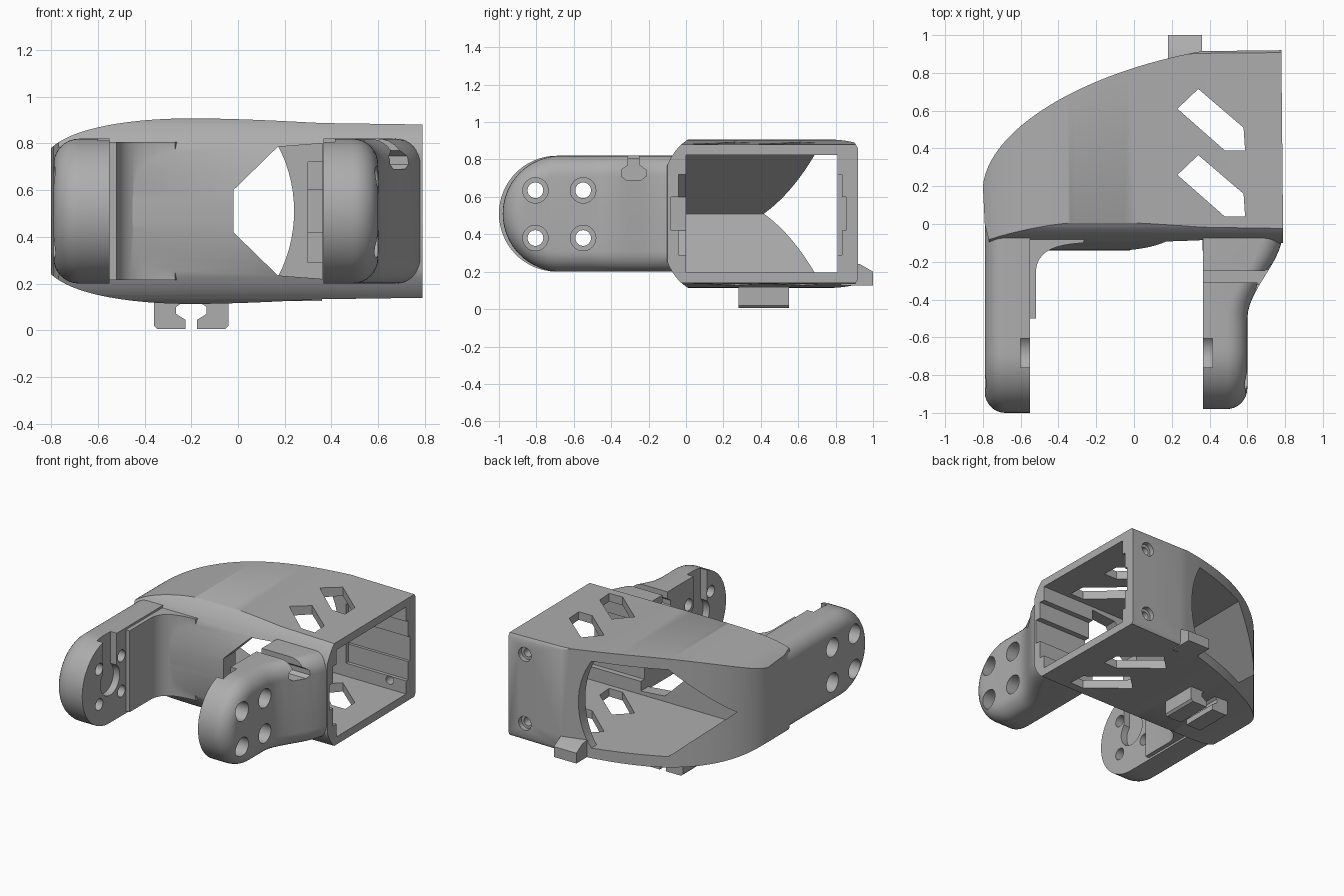
import bpy, bmesh, math
from mathutils import Vector

cube = bpy.data.objects.get("Cube")
if cube:
    bpy.data.objects.remove(cube, do_unlink=True)

MID = 0.51  # height of the mirror plane between top and bottom

grey = bpy.data.materials.new("plain grey")
grey.use_nodes = True
grey.diffuse_color = (0.42, 0.42, 0.42, 1)
grey.node_tree.nodes["Principled BSDF"].inputs["Base Color"].default_value = (0.42, 0.42, 0.42, 1)


def finish(name, bm):
    bmesh.ops.remove_doubles(bm, verts=bm.verts, dist=1e-5)
    bmesh.ops.recalc_face_normals(bm, faces=bm.faces)
    mesh = bpy.data.meshes.new(name)
    bm.to_mesh(mesh)
    bm.free()
    mesh.materials.append(grey)
    obj = bpy.data.objects.new(name, mesh)
    bpy.context.collection.objects.link(obj)
    return obj


def prism(name, pts, axis, lo, hi):
    """Extrude a 2D outline along an axis."""
    place = {"x": lambda a, b, c: (c, a, b),
             "y": lambda a, b, c: (a, c, b),
             "z": lambda a, b, c: (a, b, c)}[axis]
    bm = bmesh.new()
    rings = [[bm.verts.new(place(a, b, c)) for a, b in pts] for c in (lo, hi)]
    for ring in rings:
        bm.faces.new(ring)
    n = len(pts)
    for i in range(n):
        j = (i + 1) % n
        bm.faces.new((rings[0][i], rings[0][j], rings[1][j], rings[1][i]))
    return finish(name, bm)


def box(name, x, y, z):
    return prism(name, [(x[0], y[0]), (x[1], y[0]), (x[1], y[1]), (x[0], y[1])], "z", *z)


def disc(name, a, b, r, axis, lo, hi, n=32):
    ring = [(a + r * math.cos(math.tau * i / n), b + r * math.sin(math.tau * i / n)) for i in range(n)]
    return prism(name, ring, axis, lo, hi)


def bezier(p0, p1, p2, p3, n=20):
    p = [Vector(q) for q in (p0, p1, p2, p3)]
    out = []
    for i in range(n + 1):
        t = i / n
        s = 1 - t
        out.append(tuple(s**3 * p[0] + 3 * s * s * t * p[1] + 3 * s * t * t * p[2] + t**3 * p[3]))
    return out


def mirrored(pts):
    """Close an upper profile with its copy below the mirror plane."""
    return pts + [(a, 2 * MID - b) for a, b in reversed(pts)]


def combine(target, tool, operation):
    mod = target.modifiers.new("combine", "BOOLEAN")
    mod.operation = operation
    mod.solver = "EXACT"
    mod.object = tool
    bpy.context.view_layer.objects.active = target
    bpy.ops.object.modifier_apply(modifier=mod.name)
    bpy.data.objects.remove(tool, do_unlink=True)


def arm(name, inner, outer, tip, rear, radius=0.31, edge=0.11):
    """Round-ended arm, lofted from its flat inner face to a rounded outer rim."""
    centre = tip + radius
    layers = [(0.0, 0.0)]
    for i in range(9):
        a = math.pi / 2 * i / 8
        layers.append((edge * (1 - math.sin(a)), edge * (1 - math.cos(a))))
    bm = bmesh.new()
    rings = []
    for k, (back, inset) in enumerate(layers):
        r = radius - inset
        half = [(rear + (centre - rear) * i / 16, r) for i in range(16)]
        half += [(centre - r * math.sin(math.pi / 2 * i / 16), r * math.cos(math.pi / 2 * i / 16))
                 for i in range(17)]
        rows = []
        for y, h in half:
            out = outer(y)
            x = inner if k == 0 else out - math.copysign(back, out - inner)
            rows.append([bm.verts.new((x, y, MID + s * h)) for s in (1, -1)])
        rings.append(rows)
    for rows in (rings[0], rings[-1]):
        for (a, b), (c, d) in zip(rows, rows[1:]):
            bm.faces.new((a, b, d, c))
    for lower, upper in zip(rings, rings[1:]):
        for j in range(len(lower) - 1):
            for s in (0, 1):
                bm.faces.new((lower[j][s], lower[j + 1][s], upper[j + 1][s], upper[j][s]))
        bm.faces.new((lower[0][0], lower[0][1], upper[0][1], upper[0][0]))
    return finish(name, bm)


def flare(y):
    t = min(max((y + 0.5) / 0.45, 0), 1)
    return 0.6 + 0.187 * t * t * (3 - 2 * t)


# Housing: plan outline trimmed by a front profile and a side profile
plan = bezier((-0.8, 0.2), (-0.77, 0.5), (-0.28, 0.8), (0.36, 0.915), 32)
plan += [(0.78, 0.92), (0.79, -0.1), (0.36, -0.14), (-0.6, -0.14), (-0.76, -0.12), (-0.79, 0)]
bracket = prism("bracket", plan, "z", 0, 1)
front_profile = bezier((-0.81, 0.77), (-0.72, 0.87), (-0.45, 0.907), (-0.2, 0.907))
front_profile += bezier((-0.2, 0.907), (0, 0.907), (0.2, 0.895), (0.36, 0.887), 8)[1:] + [(0.85, 0.88)]
combine(bracket, prism("front_trim", mirrored(front_profile), "y", -1, 2), "INTERSECT")
side_profile = bezier((-0.14, 0.56), (-0.13, 0.74), (-0.08, 0.88), (0.06, 0.93), 14)
side_profile += [(0.87, 0.93), (0.905, 0.885), (0.925, 0.85)]
combine(bracket, prism("side_trim", mirrored(side_profile), "x", -1, 1), "INTERSECT")

# Arms and the blend at the inner corner of the left one
parts = [arm("far_arm", -0.55, lambda y: -0.79, -1.0, 0.22),
         arm("near_arm", 0.365, flare, -0.98, -0.01)]
blend = bezier((-0.52, -0.25), (-0.51, -0.14), (-0.42, -0.11), (-0.27, -0.1), 12)
parts.append(prism("corner_blend", [(-0.58, 0.05), (-0.58, -0.5), (-0.52, -0.5)] + blend + [(-0.2, 0.05)],
                   "z", 0.215, 0.805))

# Clip hooks underneath and the wedge tab at the back
hook = [(0.16, 0.16), (0.16, 0.02), (0.145, 0.005), (0.025, 0.005), (0.025, 0.045),
        (0.065, 0.07), (0.065, 0.1), (0.03, 0.125), (0.03, 0.16)]
for side in (-1, 1):
    parts.append(prism("clip_hook", [(-0.2 + side * a, b) for a, b in hook], "y", 0.28, 0.55))
parts.append(prism("tab", [(0.83, 0.125), (1, 0.125), (1, 0.2), (0.93, 0.24), (0.83, 0.26)], "x", 0.18, 0.36))
for part in parts:
    combine(bracket, part, "UNION")

# Wedge-ended cavity with stepped rails, open at the side
cuts = [prism("cavity", mirrored([(-0.7, MID + 0.001), (-0.34, 0.825), (0.9, 0.825)]), "y", 0, 0.81),
        box("rail_groove", (0.3, 0.9), (-0.04, 0.835), (0.29, 0.72)),
        box("deep_groove", (0.3, 0.9), (-0.08, 0.855), (0.42, 0.6))]

# Back window with an arched end
arch = bezier((0.15, 0.825), (0.27, 0.64), (0.27, 0.38), (0.15, 0.195), 16)
cuts.append(prism("back_window", [(-0.34, 0.195), (-0.7, MID), (-0.34, 0.825)] + arch, "y", 0.3, 1.2))

# Pointed front window
cuts.append(prism("front_window", mirrored([(-0.02, 0.6), (0.17, 0.785), (0.362, 0.8)]), "y", -0.4, 0.1))

# Slanted vents through roof and floor
vent = [(0.23, 0.61), (0.34, 0.715), (0.58, 0.51), (0.588, 0.39), (0.48, 0.39)]
for shift in (0, -0.35):
    cuts.append(prism("vent", [(x, y + shift) for x, y in vent], "z", 0.05, 1))

# Screw holes in the back wall
for z in (0.26, 0.76):
    cuts.append(disc("back_screw", 0.65, z, 0.03, "y", 0.7, 1))
    cuts.append(disc("back_counterbore", 0.65, z, 0.05, "y", 0.885, 1))

# Arm screw holes, pivot recesses and their entry slots
for inner, outward in ((-0.55, -1), (0.365, 1)):
    def span(a, b):
        return sorted((inner + outward * a, inner + outward * b))
    for y in (-0.805, -0.55):
        for z in (0.38, 0.635):
            cuts.append(disc("arm_screw", y, z, 0.042, "x", *span(-0.02, 0.2)))
            cuts.append(disc("arm_counterbore", y, z, 0.068, "x", *span(0.1, 0.4)))
    cuts.append(disc("pivot_recess", -0.68, MID, 0.11, "x", *span(-0.02, 0.05)))
    cuts.append(box("pivot_slot", span(-0.02, 0.05), (-0.76, -0.605), (MID, 0.9)))

# Cable keyhole across the flared arm
keyhole = [(-0.31, 0.9), (-0.31, 0.77), (-0.345, 0.745), (-0.345, 0.71), (-0.32, 0.69),
           (-0.24, 0.69), (-0.215, 0.71), (-0.215, 0.745), (-0.25, 0.77), (-0.25, 0.9)]
cuts.append(prism("cable_keyhole", keyhole, "x", 0.3, 0.9))

for cut in cuts:
    combine(bracket, cut, "DIFFERENCE")

bpy.ops.object.select_all(action="DESELECT")
bracket.select_set(True)
bpy.context.view_layer.objects.active = bracket
bpy.ops.object.shade_smooth_by_angle(angle=math.radians(30))
